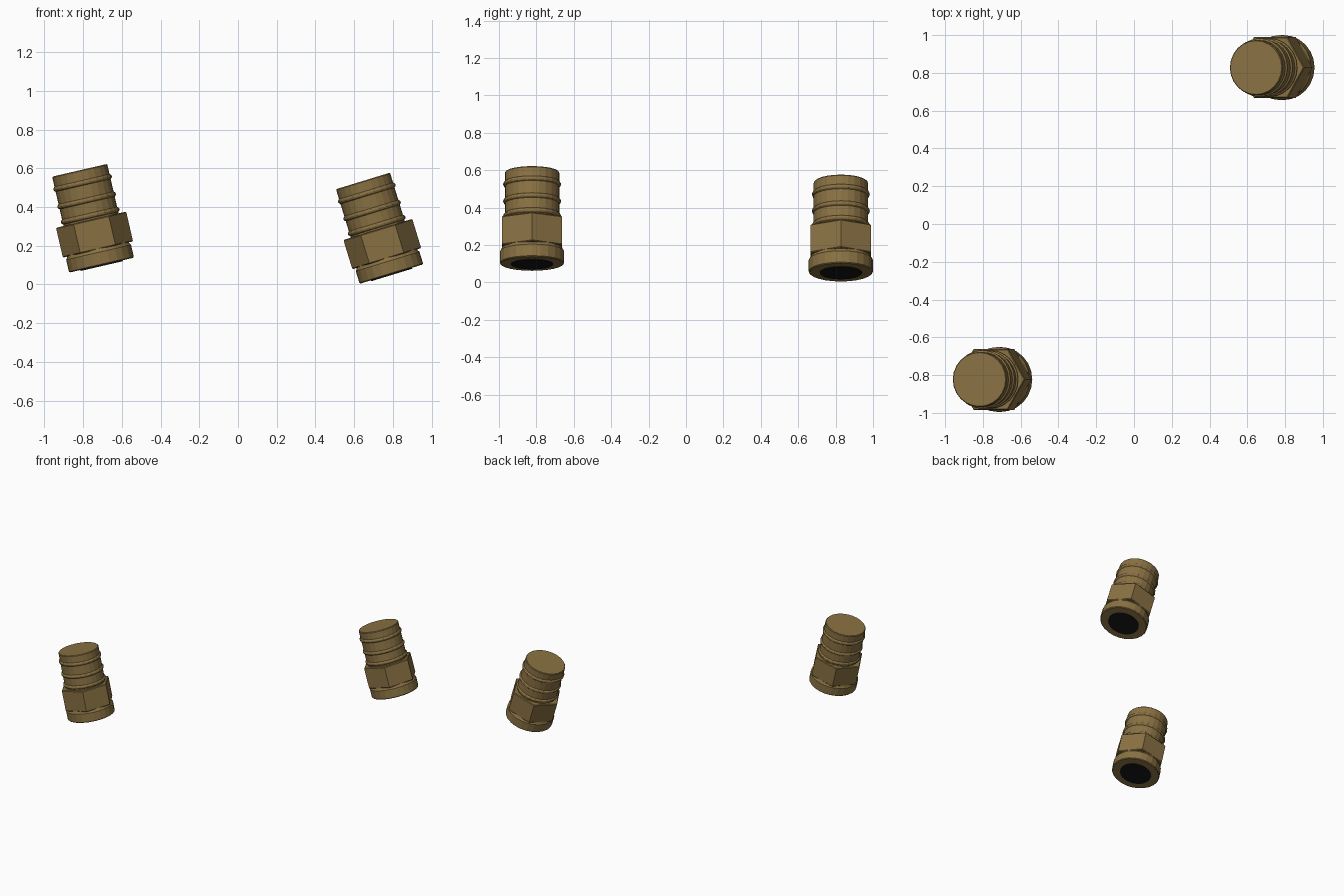
import bpy, math
from mathutils import Matrix

if "Cube" in bpy.data.objects:
    bpy.data.objects.remove(bpy.data.objects["Cube"])

def material(name, rgb):
    m = bpy.data.materials.new(name)
    m.diffuse_color = (*rgb, 1)
    m.use_nodes = True
    m.node_tree.nodes["Principled BSDF"].inputs["Base Color"].default_value = m.diffuse_color
    return m

brass = material("aged_brass", (0.25, 0.165, 0.056))
black = material("bore_black", (0.008, 0.008, 0.008))

def lathe(name, profile, sides, mat, matrix, turn=0.0):
    """Closed solid of revolution from (radius, height) points, bottom to top."""
    verts, faces = [], []
    for r, h in profile:
        for i in range(sides):
            a = turn + 2 * math.pi * i / sides
            verts.append((r * math.cos(a), r * math.sin(a), h))
    for k in range(len(profile) - 1):
        for i in range(sides):
            j = (i + 1) % sides
            faces.append((k*sides+i, k*sides+j, (k+1)*sides+j, (k+1)*sides+i))
    faces.append(tuple(reversed(range(sides))))
    faces.append(tuple(range((len(profile) - 1) * sides, len(profile) * sides)))
    me = bpy.data.meshes.new(name)
    me.from_pydata(verts, [], faces)
    me.materials.append(mat)
    ob = bpy.data.objects.new(name, me)
    ob.matrix_world = matrix
    bpy.context.collection.objects.link(ob)
    return ob

def ridge(h, r=0.155, base=0.146):
    """Small rounded bead on the barrel."""
    return [(base, h - 0.013), (r - 0.002, h - 0.007), (r, h),
            (r - 0.002, h + 0.007), (base, h + 0.013)]

def fitting(tag, x, y, z, tilt):
    m = Matrix.Translation((x, y, z)) @ Matrix.Rotation(-math.radians(tilt), 4, 'Y')
    # round collar at the open end
    lathe(tag + "_collar", [(0.167, 0), (0.172, 0.005), (0.172, 0.068),
                            (0.166, 0.076), (0.160, 0.092)], 24, brass, m)
    # hexagonal wrench section, corners along x
    lathe(tag + "_hex_nut", [(0.181, 0.083), (0.186, 0.088), (0.186, 0.236),
                             (0.181, 0.241)], 6, brass, m)
    # ribbed barrel with flat cap
    barrel = [(0.146, 0.235)] + ridge(0.262) + ridge(0.343) + ridge(0.436)
    barrel += [(0.146, 0.498), (0.142, 0.503)]
    lathe(tag + "_barrel", barrel, 24, brass, m)
    # dark bore disc, slightly proud of the collar
    lathe(tag + "_bore", [(0.112, -0.005), (0.112, 0.003)], 24, black, m)

fitting("left_fitting", -0.705, -0.823, 0.10, 13)
fitting("right_fitting", 0.793, 0.828, 0.054, 17)
